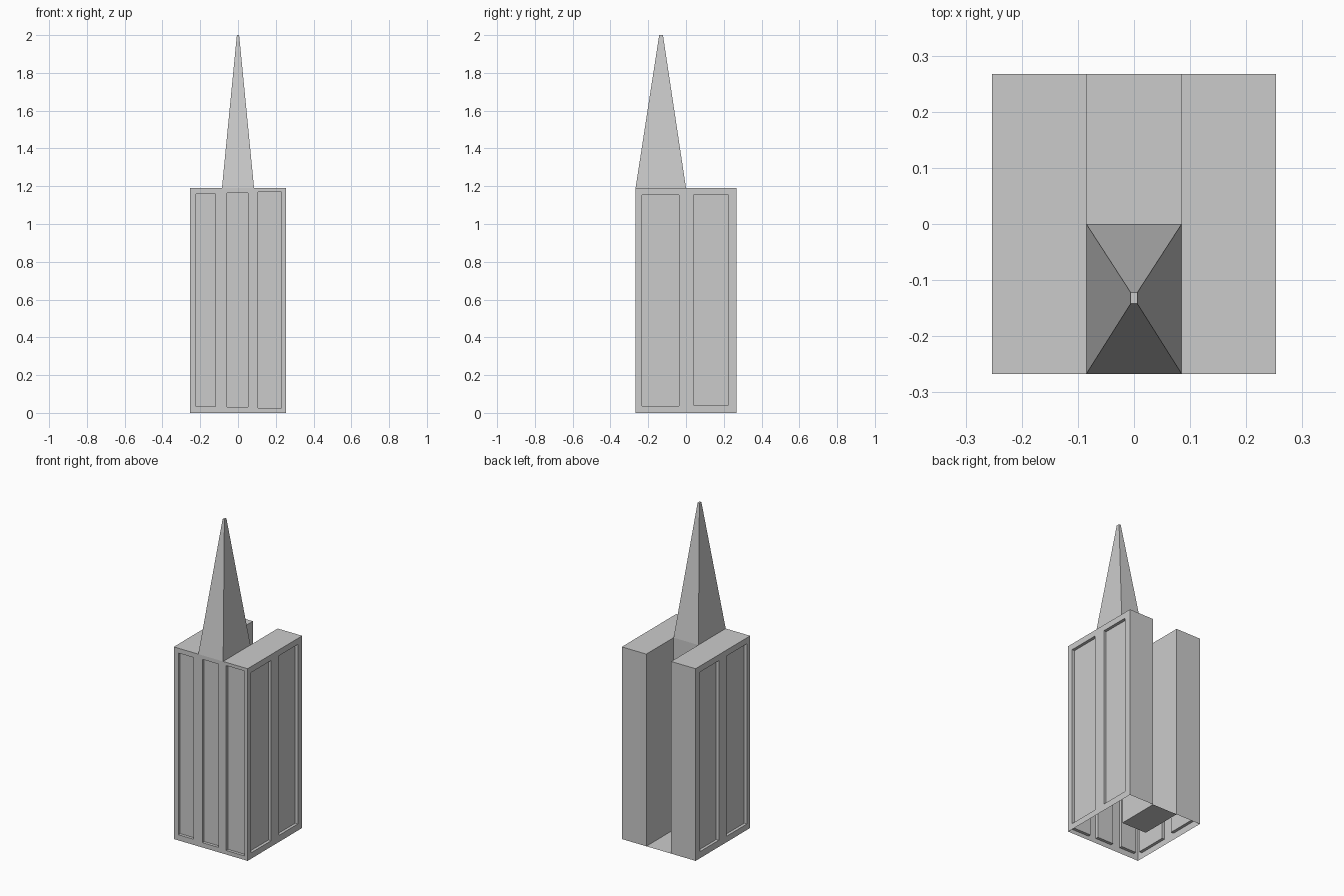
import bpy, bmesh

if "Cube" in bpy.data.objects:
    bpy.data.objects.remove(bpy.data.objects["Cube"])

W, D, H = 0.253, 0.267, 1.19      # half width, half depth, roof height
C = 0.085                         # half width of the spire bay and rear notch
TOP = 2.0
DEPTH = 0.018                     # panel recess


def make_object(name, bm):
    bmesh.ops.recalc_face_normals(bm, faces=bm.faces[:])
    mesh = bpy.data.meshes.new(name)
    bm.to_mesh(mesh)
    bm.free()
    obj = bpy.data.objects.new(name, mesh)
    bpy.context.collection.objects.link(obj)
    return obj


def rect(bm, x0, x1, y0, y1, z):
    return [bm.verts.new(p) for p in ((x0, y0, z), (x1, y0, z), (x1, y1, z), (x0, y1, z))]


def add_frustum(bm, low, high):
    a, b = rect(bm, *low), rect(bm, *high)
    bm.faces.new(a[::-1])
    bm.faces.new(b)
    for i in range(4):
        j = (i + 1) % 4
        bm.faces.new((a[i], a[j], b[j], b[i]))


# U-shaped tower block: plan cells extruded up, rear middle cell left out
bm = bmesh.new()
xs, ys = (-W, -C, C, W), (-D, 0, D)
for i in range(3):
    for j in range(2):
        if (i, j) != (1, 1):
            bm.faces.new(rect(bm, xs[i], xs[i + 1], ys[j], ys[j + 1], 0))
bmesh.ops.remove_doubles(bm, verts=bm.verts[:], dist=1e-5)
ext = bmesh.ops.extrude_face_region(bm, geom=bm.faces[:], use_keep_orig=True)
bmesh.ops.translate(bm, vec=(0, 0, H),
                    verts=[v for v in ext["geom"] if isinstance(v, bmesh.types.BMVert)])
tower = make_object("tower_block", bm)

# Cutters for the recessed panels: three in front, two mirrored on each side
bm = bmesh.new()
for x0, x1, z0, z1 in ((-0.222, -0.118, 0.035, 1.16),
                       (-0.057, 0.054, 0.03, 1.165),
                       (0.106, 0.23, 0.025, 1.17)):
    r = (x0, x1, -D - 0.05, -D + DEPTH)
    add_frustum(bm, (*r, z0), (*r, z1))
for y0, y1, z0, z1 in ((-0.234, -0.037, 0.037, 1.153), (0.04, 0.224, 0.041, 1.153)):
    for x0, x1 in ((W - DEPTH, W + 0.05), (-W - 0.05, -W + DEPTH)):
        add_frustum(bm, (x0, x1, y0, y1, z0), (x0, x1, y0, y1, z1))
cutter = make_object("panel_cutter", bm)
cutter.hide_render = True

mod = tower.modifiers.new("panels", "BOOLEAN")
mod.operation, mod.solver, mod.object = "DIFFERENCE", "EXACT", cutter
bpy.context.view_layer.objects.active = tower
bpy.ops.object.modifier_apply(modifier=mod.name)
bpy.data.objects.remove(cutter)

# Open the underside and the roof below the spire
bm = bmesh.new()
bm.from_mesh(tower.data)
gone = []
for f in bm.faces:
    c = f.calc_center_median()
    if abs(f.normal.z) > 0.9 and (c.z < 0.001 or (c.z > H - 0.001 and abs(c.x) < C and c.y < 0)):
        gone.append(f)
bmesh.ops.delete(bm, geom=gone, context="FACES")
bm.to_mesh(tower.data)
bm.free()

# Floor of the rear notch
bm = bmesh.new()
bm.faces.new(rect(bm, -C, C, 0, D, 0))
make_object("notch_floor", bm)

# Tapering spire, open at its base
bm = bmesh.new()
add_frustum(bm, (-C, C, -D, 0, H), (-0.006, 0.006, -0.142, -0.122, TOP))
bm.faces.ensure_lookup_table()
bmesh.ops.delete(bm, geom=[bm.faces[0]], context="FACES")
make_object("spire", bm)
